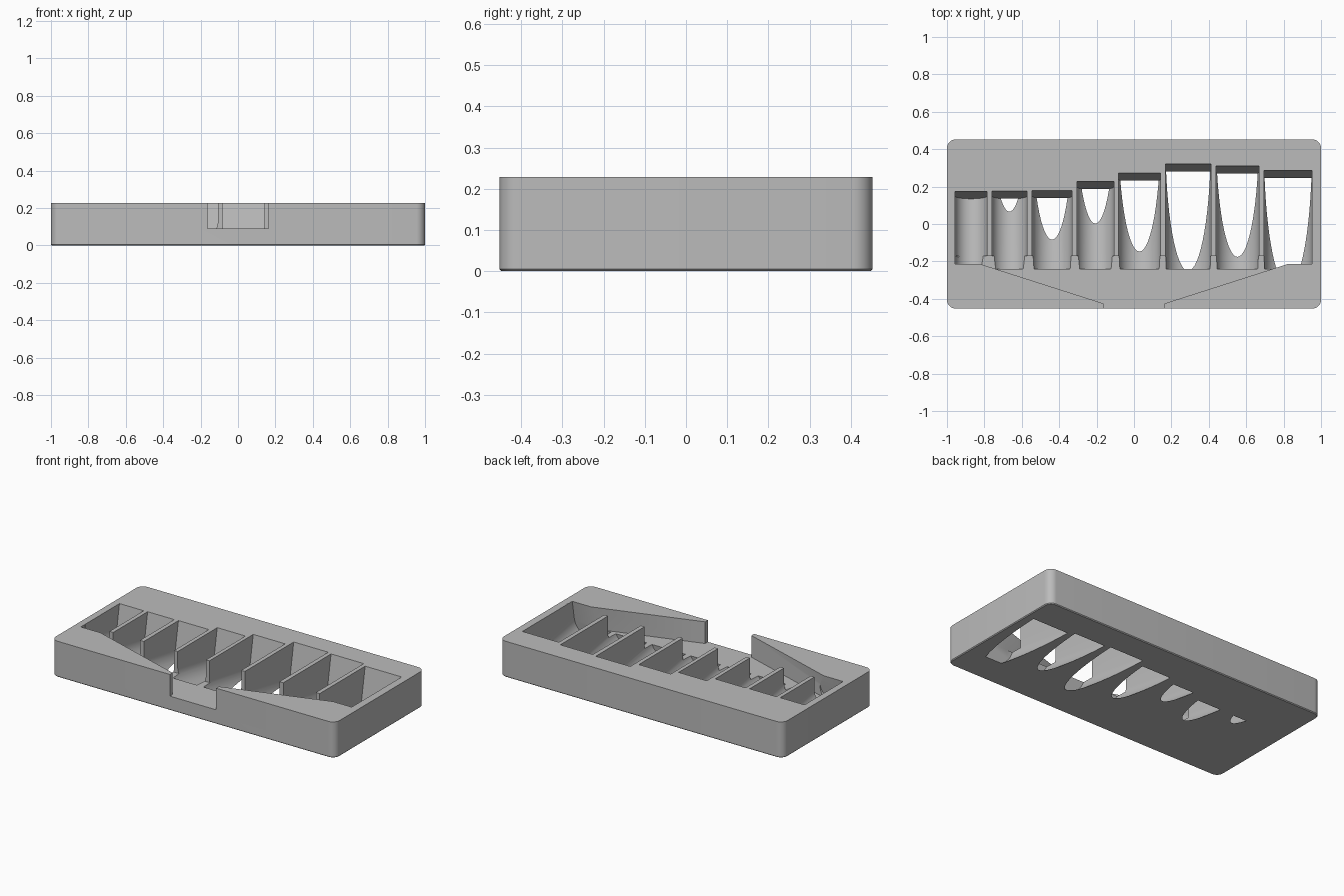
import bpy
import bmesh
import math

cube = bpy.data.objects.get("Cube")
if cube:
    bpy.data.objects.remove(cube, do_unlink=True)

W, D, H = 1.0, 0.4525, 0.228      # half width, half depth, height
TILT = math.radians(10)
C, S = math.cos(TILT), math.sin(TILT)

grey = bpy.data.materials.new("plain grey")
grey.use_nodes = True
tone = (0.5, 0.5, 0.5, 1)
grey.diffuse_color = tone
grey.node_tree.nodes["Principled BSDF"].inputs["Base Color"].default_value = tone


def loft(name, rings):
    """Skin a stack of equal point rings and cap both ends."""
    bm = bmesh.new()
    loops = [[bm.verts.new(p) for p in ring] for ring in rings]
    n = len(loops[0])
    for a, b in zip(loops, loops[1:]):
        for i in range(n):
            j = (i + 1) % n
            bm.faces.new((a[i], a[j], b[j], b[i]))
    bm.faces.new(loops[0][::-1])
    bm.faces.new(loops[-1])
    bmesh.ops.recalc_face_normals(bm, faces=bm.faces)
    mesh = bpy.data.meshes.new(name)
    bm.to_mesh(mesh)
    bm.free()
    mesh.materials.append(grey)
    obj = bpy.data.objects.new(name, mesh)
    bpy.context.collection.objects.link(obj)
    return obj


def rounded_ring(inset, z, radius=0.047, steps=8):
    ring = []
    for k, (sx, sy) in enumerate(((1, 1), (-1, 1), (-1, -1), (1, -1))):
        for i in range(steps + 1):
            a = math.pi / 2 * (k + i / steps)
            ring.append((sx * (W - radius) + (radius - inset) * math.cos(a),
                         sy * (D - radius) + (radius - inset) * math.sin(a), z))
    return ring


# Tray block with a fine chamfer around the base
tray = loft("coin_tray", [rounded_ring(0.005, 0), rounded_ring(0, 0.005),
                          rounded_ring(0, H)])


def slot_cutter(index, x0, x1, back):
    """Tilted round-bottomed trough, open upward."""
    r, xc = (x1 - x0) / 2, (x0 + x1) / 2
    zc = 0.2025 - r / C
    profile = [(r * math.cos(a), r * math.sin(a))
               for a in (math.pi * (1 + i / 32) for i in range(33))]
    profile += [(r, 0.4), (-r, 0.4)]
    rings = []
    for y in (-0.215, back):
        s = y * C - (H - zc) * S
        rings.append([(xc + u, s * C + v * S, zc - s * S + v * C)
                      for u, v in profile])
    return loft(f"slot_cutter_{index}", rings)


# Left edge, right edge and back of each coin slot
slots = [(-0.957, -0.786, 0.174), (-0.76, -0.572, 0.176),
         (-0.545, -0.331, 0.179), (-0.306, -0.107, 0.228),
         (-0.083, 0.142, 0.272), (0.168, 0.411, 0.321),
         (0.438, 0.668, 0.311), (0.695, 0.952, 0.287)]
cutters = [slot_cutter(i + 1, *s) for i, s in enumerate(slots)]

# Funnel leading from all slots to the front opening
half = [(0.163, -0.6), (0.163, -0.425), (0.96, -0.17)]
outline = half + [(-x, y) for x, y in reversed(half)]
cutters.append(loft("funnel_cutter", [[(x, y, z) for x, y in outline]
                                      for z in (0.09, 0.4)]))

bpy.context.view_layer.objects.active = tray
tray.select_set(True)
for cutter in cutters:
    mod = tray.modifiers.new(cutter.name, 'BOOLEAN')
    mod.operation = 'DIFFERENCE'
    mod.solver = 'EXACT'
    mod.object = cutter
    bpy.ops.object.modifier_apply(modifier=mod.name)
    bpy.data.objects.remove(cutter, do_unlink=True)

bpy.ops.object.shade_smooth_by_angle(angle=math.radians(30))
